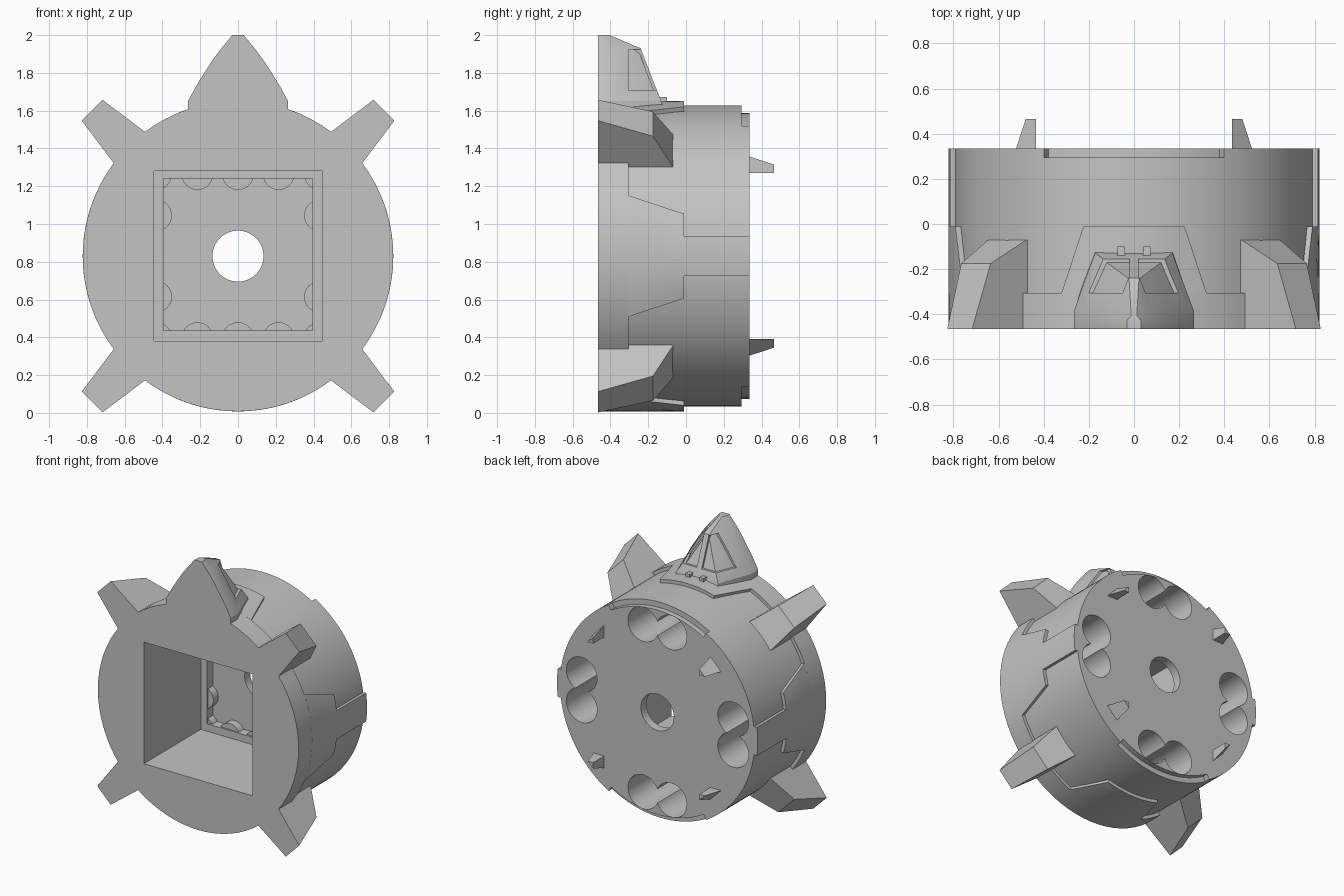
import bpy, bmesh, math
from mathutils import Matrix

if "Cube" in bpy.data.objects:
    bpy.data.objects.remove(bpy.data.objects["Cube"], do_unlink=True)

CZ = 0.83                      # height of the drum axis
FRONT, BACK = -0.465, 0.335
R_BODY, R_SHELL = 0.797, 0.822

grey = bpy.data.materials.new("plain grey")
grey.use_nodes = True
COLOR = (0.55, 0.55, 0.55, 1)
grey.diffuse_color = COLOR
grey.node_tree.nodes["Principled BSDF"].inputs["Base Color"].default_value = COLOR


def finish(name, bm):
    bmesh.ops.recalc_face_normals(bm, faces=bm.faces)
    mesh = bpy.data.meshes.new(name)
    bm.to_mesh(mesh)
    bm.free()
    mesh.materials.append(grey)
    obj = bpy.data.objects.new(name, mesh)
    bpy.context.collection.objects.link(obj)
    return obj


def loft(bm, rings):
    """Skin a list of equally long rings and cap both ends."""
    loops = [[bm.verts.new(p) for p in ring] for ring in rings]
    n = len(loops[0])
    for a, b in zip(loops, loops[1:]):
        for i in range(n):
            j = (i + 1) % n
            bm.faces.new((a[i], a[j], b[j], b[i]))
    bm.faces.new(loops[0])
    bm.faces.new(loops[-1])


def polar(angle, r, y, side=0.0):
    """Point at a clockwise angle from straight up, shifted sideways."""
    s, c = math.sin(angle), math.cos(angle)
    return (r * s + side * c, y, CZ + r * c - side * s)


def cylinder(name, x, z, r, y0, y1, segments=40):
    bm = bmesh.new()
    circle = [math.tau * i / segments for i in range(segments)]
    loft(bm, [[(x + r * math.sin(a), y, z + r * math.cos(a)) for a in circle]
              for y in (y0, y1)])
    return finish(name, bm)


def box(name, x0, x1, y0, y1, z0, z1):
    bm = bmesh.new()
    loft(bm, [[(x0, y, z0), (x1, y, z0), (x1, y, z1), (x0, y, z1)] for y in (y0, y1)])
    return finish(name, bm)


def arc_band(bm, angle, r0, r1, start, end, steps=16):
    """Curved plate lofted between two (y, half angle) ends."""
    rings = []
    for y, half in (start, end):
        h = math.radians(half)
        fan = [angle - h + 2 * h * i / steps for i in range(steps + 1)]
        rings.append([polar(a, r1, y) for a in fan]
                     + [polar(a, r0, y) for a in reversed(fan)])
    loft(bm, rings)


def cut(target, cutters):
    for c in cutters:
        mod = target.modifiers.new("cut", 'BOOLEAN')
        mod.operation, mod.solver, mod.object = 'DIFFERENCE', 'EXACT', c
        bpy.context.view_layer.objects.active = target
        bpy.ops.object.modifier_apply(modifier=mod.name)
        bpy.data.objects.remove(c, do_unlink=True)


QUARTERS = [i * math.pi / 2 for i in range(4)]

# Drum with square socket, axle hole, paired bores and rim notches
body = cylinder("drum_body", 0, CZ, R_BODY, FRONT, BACK, 128)
cutters = [
    box("socket", -0.445, 0.445, -0.6, 0.2, CZ - 0.45, CZ + 0.45),
    box("inner_socket", -0.395, 0.395, 0.1, 0.27, CZ - 0.395, CZ + 0.41),
    cylinder("axle_hole", 0, CZ, 0.135, 0.1, 0.5, 48),
]
for q in QUARTERS:
    for side in (-0.115, 0.115):
        x, _, z = polar(q, 0.62, 0, side)
        cutters.append(cylinder("bore", x, z, 0.126, -0.1, 0.5))
for q in (0, math.pi):
    bm = bmesh.new()
    arc_band(bm, q, 0.757, 0.9, (0.295, 30), (0.4, 30))
    cutters.append(finish("rim_notch", bm))
cut(body, cutters)

# Raised armour plates on the four sides; the left and right ones reach the back
for i, q in enumerate(QUARTERS):
    bm = bmesh.new()
    arc_band(bm, q, 0.78, R_SHELL, (FRONT, 37.5), (-0.305, 37.5))
    arc_band(bm, q, 0.78, R_SHELL, (-0.305, 23), (-0.01, 15.8))
    if i % 2:
        arc_band(bm, q, 0.78, R_SHELL, (-0.01, 7.4), (BACK, 7.4))
    finish("armour_plate", bm)

# Diagonal lugs: a sloped side profile that narrows outwards
LUG = [(0.75, FRONT), (1.092, FRONT), (0.99, -0.175), (0.793, -0.07), (0.75, -0.07)]
for q in QUARTERS:
    bm = bmesh.new()
    loft(bm, [[polar(q + math.pi / 4, r, y, s * (0.078 + 0.14 * (1.092 - r)))
               for r, y in LUG] for s in (-1, 1)])
    finish("diagonal_lug", bm)

# Small tapered pins on the back face
for sx in (-1, 1):
    for sz in (-1, 1):
        bm = bmesh.new()
        loft(bm, [[(sx * 0.435, y, CZ + sz * 0.44),
                   (sx * (0.435 + d), y, CZ + sz * 0.44),
                   (sx * 0.435, y, CZ + sz * (0.44 + d))]
                  for y, d in ((0.32, 0.092), (0.465, 0.045))])
        finish("back_pin", bm)

# Ribs around the inside of the socket
ribs = [(x, s * 0.433) for x in (-0.215, 0, 0.215) for s in (-1, 1)]
ribs += [(s * 0.433, z) for z in (-0.433, -0.215, 0.215, 0.433) for s in (-1, 1)]
for x, z in ribs:
    cylinder("socket_rib", x, CZ + z, 0.083, 0.212, 0.28, 32)

# Top spike: height, front half width, shoulder y, back half width, back y
SPIKE = [
    (1.58, 0.265, -0.385, 0.175, -0.11),
    (1.65, 0.265, -0.385, 0.17, -0.13),
    (1.73, 0.222, -0.39, 0.125, -0.163),
    (1.81, 0.172, -0.395, 0.083, -0.194),
    (1.87, 0.133, -0.4, 0.052, -0.217),
    (1.93, 0.088, -0.41, 0.022, -0.24),
    (2.0, 0.03, -0.425, 0.012, -0.405),
]


def spike(name, levels, inset):
    bm = bmesh.new()
    rings = []
    for z, w, ys, wb, yb in levels:
        w, wb, yb, yf = w - inset, wb - inset, yb - inset, FRONT + inset
        rings.append([(-w, yf, z), (w, yf, z), (w, ys, z),
                      (wb, yb, z), (-wb, yb, z), (-w, ys, z)])
    loft(bm, rings)
    return finish(name, bm)


outer = spike("top_spike", SPIKE, 0)
cut(outer, [box("panel_cutter", min(s * 0.02, s * 0.3), max(s * 0.02, s * 0.3),
                -0.305, 0, 1.71, 1.925) for s in (-1, 1)])
spike("spike_recess_core", SPIKE[:-1], 0.016)

# Two nubs at the foot of the spike
for s in (-1, 1):
    box("spike_nub", s * 0.057 - 0.017, s * 0.057 + 0.017, -0.16, -0.1, 1.62, 1.672)

# Smooth curved walls, keep the hard edges
bpy.ops.object.select_all(action='DESELECT')
for obj in bpy.context.scene.objects:
    if obj.type == 'MESH' and grey.name in obj.data.materials:
        obj.select_set(True)
        bpy.context.view_layer.objects.active = obj
bpy.ops.object.shade_smooth_by_angle(angle=math.radians(25))
